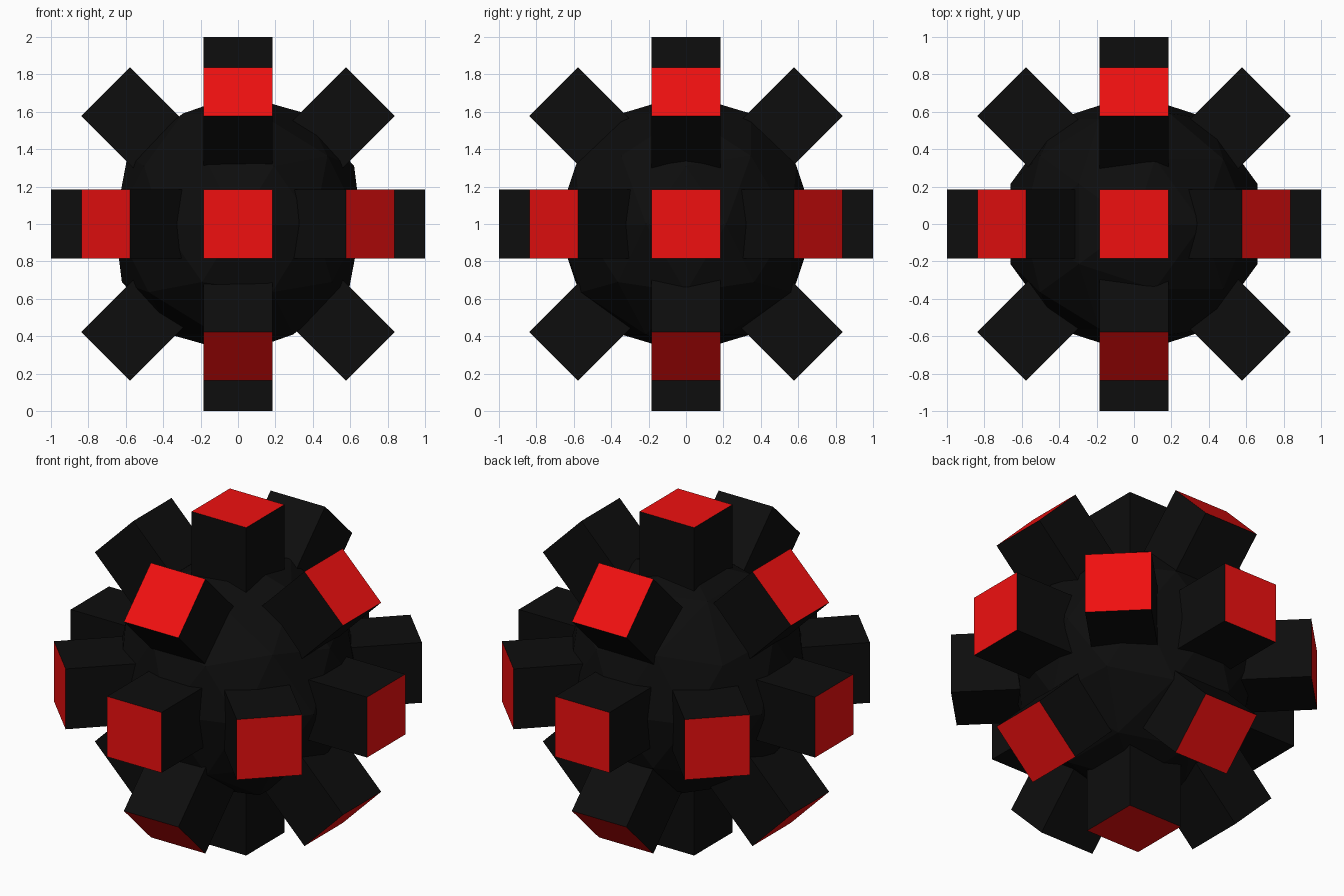
import bpy
from itertools import product
from mathutils import Vector, Matrix

if "Cube" in bpy.data.objects:
    bpy.data.objects.remove(bpy.data.objects["Cube"])

CENTRE = Vector((0, 0, 1))
HALF = 0.184      # half width of a square post
INNER, OUTER = 0.5, 1.0


def material(name, rgb):
    m = bpy.data.materials.new(name)
    m.diffuse_color = (*rgb, 1)
    m.use_nodes = True
    m.node_tree.nodes["Principled BSDF"].inputs["Base Color"].default_value = m.diffuse_color
    return m


black = material("black", (0.004, 0.004, 0.004))
red = material("red", (0.87, 0.005, 0.005))

# Faceted core ball
bpy.ops.mesh.primitive_ico_sphere_add(subdivisions=2, radius=0.694, location=CENTRE)
core = bpy.context.object
core.name = "core_ball"
core.data.materials.append(black)


def post(direction, number):
    # Square post pointing outward, with a red end face
    d = Vector(direction).normalized()
    zero_axis = [i for i in range(3) if direction[i] == 0][0]
    u = Vector([1.0 if i == zero_axis else 0.0 for i in range(3)])
    v = d.cross(u)
    rot = Matrix((u, v, d)).transposed().to_4x4()
    bpy.ops.mesh.primitive_cube_add(size=1)
    ob = bpy.context.object
    ob.name = f"post_{number:02d}"
    size = Matrix.Diagonal((2 * HALF, 2 * HALF, OUTER - INNER, 1))
    ob.data.transform(Matrix.Translation((0, 0, (INNER + OUTER) / 2)) @ size)
    ob.data.materials.append(black)
    ob.data.materials.append(red)
    for p in ob.data.polygons:
        p.material_index = 1 if p.normal.z > 0.9 else 0
    ob.matrix_world = Matrix.Translation(CENTRE) @ rot


# 6 posts along the axes and 12 along the diagonals between them
directions = [d for d in product((-1, 0, 1), repeat=3)
              if 1 <= sum(map(abs, d)) <= 2]
for n, d in enumerate(directions, 1):
    post(d, n)
